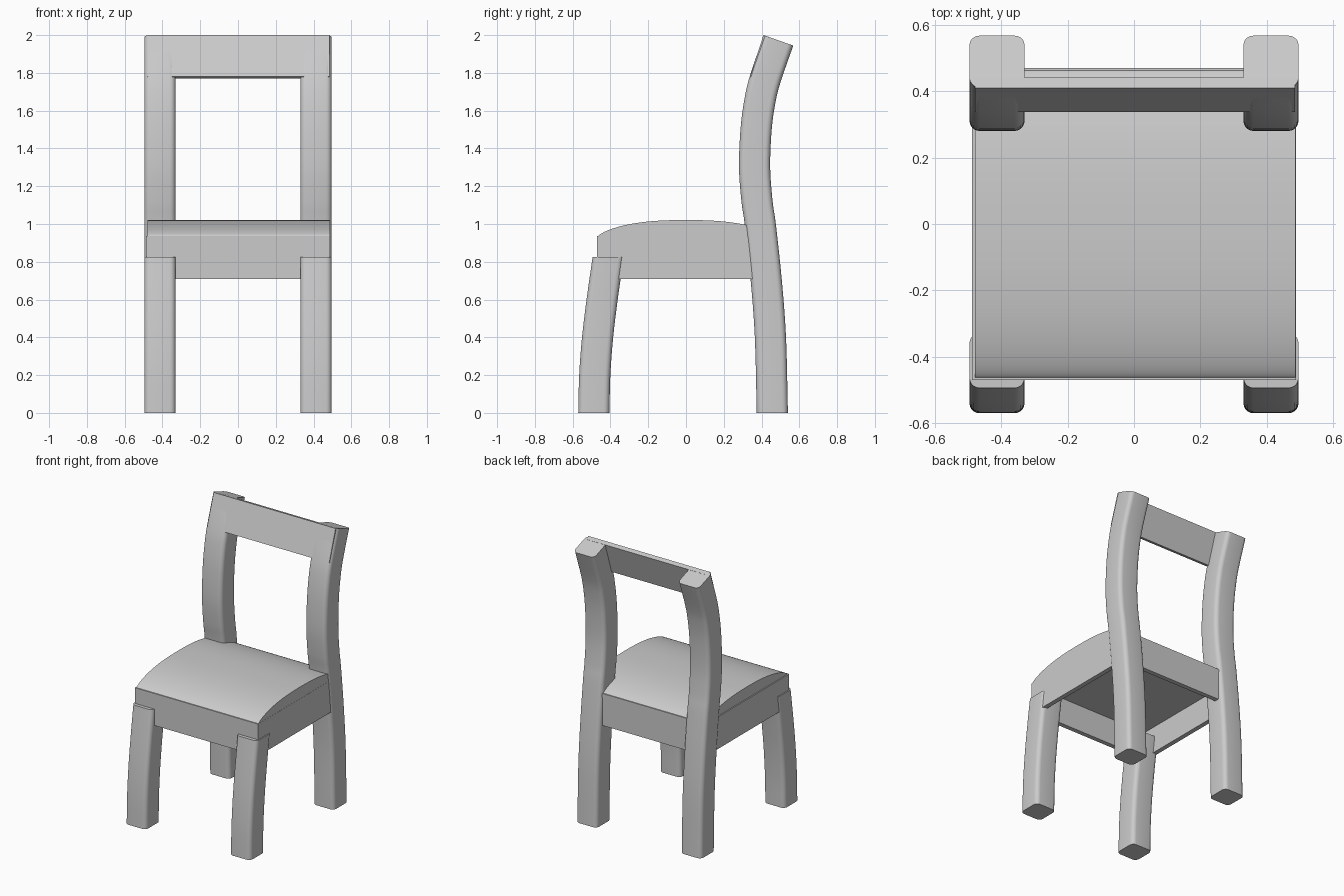
import bpy, bmesh, math
from mathutils import Vector

cube = bpy.data.objects.get("Cube")
if cube:
    bpy.data.objects.remove(cube, do_unlink=True)

grey = bpy.data.materials.new("plain_grey")
grey.use_nodes = True
COLOUR = (0.6, 0.6, 0.6, 1)
grey.diffuse_color = COLOUR
grey.node_tree.nodes["Principled BSDF"].inputs["Base Color"].default_value = COLOUR


def finish(name, bm, smooth=False):
    bmesh.ops.recalc_face_normals(bm, faces=bm.faces)
    mesh = bpy.data.meshes.new(name)
    bm.to_mesh(mesh)
    bm.free()
    mesh.materials.append(grey)
    obj = bpy.data.objects.new(name, mesh)
    bpy.context.collection.objects.link(obj)
    if smooth:
        bpy.ops.object.select_all(action='DESELECT')
        obj.select_set(True)
        bpy.context.view_layer.objects.active = obj
        bpy.ops.object.shade_smooth_by_angle(angle=math.radians(35))
    return obj


def loft(name, rings, smooth=False):
    """Join matching closed rings of points and cap both ends."""
    bm = bmesh.new()
    rows = [[bm.verts.new(p) for p in ring] for ring in rings]
    n = len(rows[0])
    for a, b in zip(rows, rows[1:]):
        for i in range(n):
            j = (i + 1) % n
            bm.faces.new((a[i], a[j], b[j], b[i]))
    bm.faces.new(rows[0])
    bm.faces.new(rows[-1])
    return finish(name, bm, smooth)


def extrude_x(name, profile, x0, x1, smooth=False):
    return loft(name, [[(x, y, z) for y, z in profile] for x in (x0, x1)], smooth)


def box(name, x0, x1, y0, y1, z0, z1):
    return loft(name, [[(x0, y0, z), (x1, y0, z), (x1, y1, z), (x0, y1, z)] for z in (z0, z1)])


def rounded_square(width, depth, radius, steps=5):
    points = []
    for corner, (sx, sy) in enumerate(((1, 1), (-1, 1), (-1, -1), (1, -1))):
        for k in range(steps + 1):
            a = (corner + k / steps) * math.pi / 2
            points.append((sx * (width / 2 - radius) + radius * math.cos(a),
                           sy * (depth / 2 - radius) + radius * math.sin(a)))
    return points


def smooth_path(points, steps=4):
    """Catmull-Rom curve through (y, z) points."""
    pts = [Vector(p) for p in points]
    pts = [2 * pts[0] - pts[1]] + pts + [2 * pts[-1] - pts[-2]]
    out = []
    for a, b, c, d in zip(pts, pts[1:], pts[2:], pts[3:]):
        for k in range(steps):
            t = k / steps
            out.append(0.5 * (2 * b + (c - a) * t + (2 * a - 5 * b + 4 * c - d) * t * t
                              + (3 * b - a - 3 * c + d) * t ** 3))
    return out + [pts[-2]]


def leg(name, x, points, tilt_from):
    """Bent leg; sections stay level below tilt_from, then turn with the path."""
    path = smooth_path(points)
    section = rounded_square(0.166, 0.165, 0.03)
    rings = []
    for i, c in enumerate(path):
        t = path[min(i + 1, len(path) - 1)] - path[max(i - 1, 0)]
        blend = min(1, max(0, (c.y - tilt_from) / 0.3))
        tilt = -math.atan2(t.x, t.y) * blend
        rings.append([(x + u, c.x + v * math.cos(tilt), c.y + v * math.sin(tilt))
                      for u, v in section])
    return loft(name, rings, smooth=True)


# Legs: short bowed front pair, tall S-shaped back pair
FRONT = [(-0.488, 0), (-0.483, 0.2), (-0.468, 0.4), (-0.444, 0.6), (-0.412, 0.825)]
BACK = [(0.457, 0), (0.447, 0.4), (0.424, 0.71), (0.393, 1.0), (0.376, 1.12),
        (0.363, 1.3), (0.371, 1.5), (0.391, 1.65), (0.42, 1.77), (0.49, 1.972)]
for side, x in (("left", 0.413), ("right", -0.413)):
    leg("front_leg_" + side, x, FRONT, 5)
    leg("back_leg_" + side, x, BACK, 1.4)

# Seat frame boards, open below
T = 0.033
W = 0.488
LOW, HIGH = 0.708, 0.937
for side, s in (("left", 1), ("right", -1)):
    box("side_apron_" + side, *sorted((s * W, s * (W - T))), -0.47, 0.47, LOW, HIGH)
box("front_apron", T - W, W - T, -0.47, T - 0.47, LOW, HIGH)
box("back_apron", T - W, W - T, 0.47 - T, 0.47, LOW, HIGH)

# Domed seat
arc = []
for k in range(41):
    u = -math.cos(math.pi * k / 40)
    arc.append((0.463 * u, HIGH + 0.084 * max(0, 1 - abs(u) ** 2.5) ** 0.75))
extrude_x("seat", [(0.463, 0.9), (-0.463, 0.9)] + arc, -0.48, 0.487, smooth=True)

# Thin leaning top rail set into the front of the back legs
extrude_x("top_rail", [(0.338, 1.78), (0.41, 2.0), (0.442, 1.99), (0.37, 1.77)], -0.48, 0.485)
